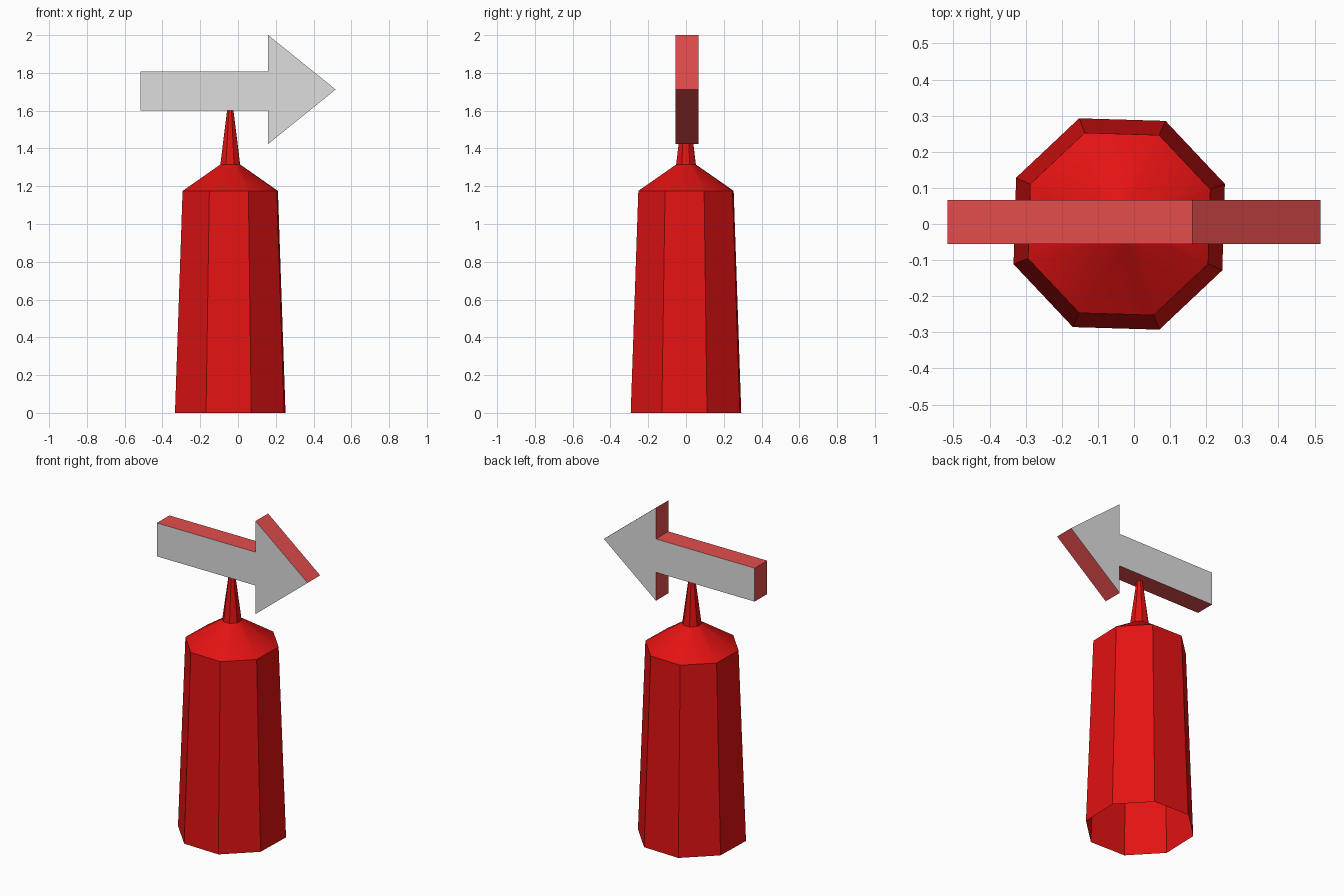
import bpy
import bmesh
import math

cube = bpy.data.objects.get("Cube")
if cube:
    bpy.data.objects.remove(cube, do_unlink=True)


def make_material(name, color):
    mat = bpy.data.materials.new(name)
    mat.use_nodes = True
    mat.diffuse_color = (*color, 1)
    mat.node_tree.nodes["Principled BSDF"].inputs["Base Color"].default_value = (*color, 1)
    return mat


red = make_material("deep red", (0.77, 0.006, 0.006))
light_red = make_material("light red", (0.77, 0.074, 0.074))
grey = make_material("light grey", (0.73, 0.73, 0.73))


def add_object(name, bm, materials):
    mesh = bpy.data.meshes.new(name)
    bm.to_mesh(mesh)
    bm.free()
    for mat in materials:
        mesh.materials.append(mat)
    obj = bpy.data.objects.new(name, mesh)
    bpy.context.collection.objects.link(obj)
    return obj


# Hollow eight-sided stand, open underneath: tapered body, shoulder and spike
SIDES = 8
CENTER_X = -0.041
TURN = math.radians(20.8)
profile = [(0.313, 0), (0.27, 1.175), (0.056, 1.315), (0.017, 1.61)]

bm = bmesh.new()
rings = []
for radius, z in profile:
    angles = [TURN + math.tau * i / SIDES for i in range(SIDES)]
    rings.append([bm.verts.new((CENTER_X + radius * math.cos(a), radius * math.sin(a), z))
                  for a in angles])
for low, high in zip(rings, rings[1:]):
    for i in range(SIDES):
        j = (i + 1) % SIDES
        bm.faces.new((low[i], low[j], high[j], high[i]))
bm.faces.new(rings[-1])
stand = add_object("stand", bm, [red])

# Soft shoulder, crisp body edges
bpy.ops.object.select_all(action="DESELECT")
stand.select_set(True)
bpy.context.view_layer.objects.active = stand
bpy.ops.object.shade_smooth_by_angle(angle=math.radians(30))

# Arrow sign: grey front and back, light red rim
outline = [(-0.517, 1.6), (0.16, 1.6), (0.16, 1.424), (0.517, 1.712),
           (0.16, 2), (0.16, 1.807), (-0.517, 1.807)]
FRONT_Y, THICKNESS = -0.056, 0.122

bm = bmesh.new()
front = bm.faces.new([bm.verts.new((x, FRONT_Y, z)) for x, z in outline])
extruded = bmesh.ops.extrude_face_region(bm, geom=[front], use_keep_orig=True)
moved = [v for v in extruded["geom"] if isinstance(v, bmesh.types.BMVert)]
bmesh.ops.translate(bm, verts=moved, vec=(0, THICKNESS, 0))
bmesh.ops.recalc_face_normals(bm, faces=bm.faces)
for face in bm.faces:
    face.material_index = 0 if abs(face.normal.y) > 0.5 else 1
add_object("arrow_sign", bm, [grey, light_red])
